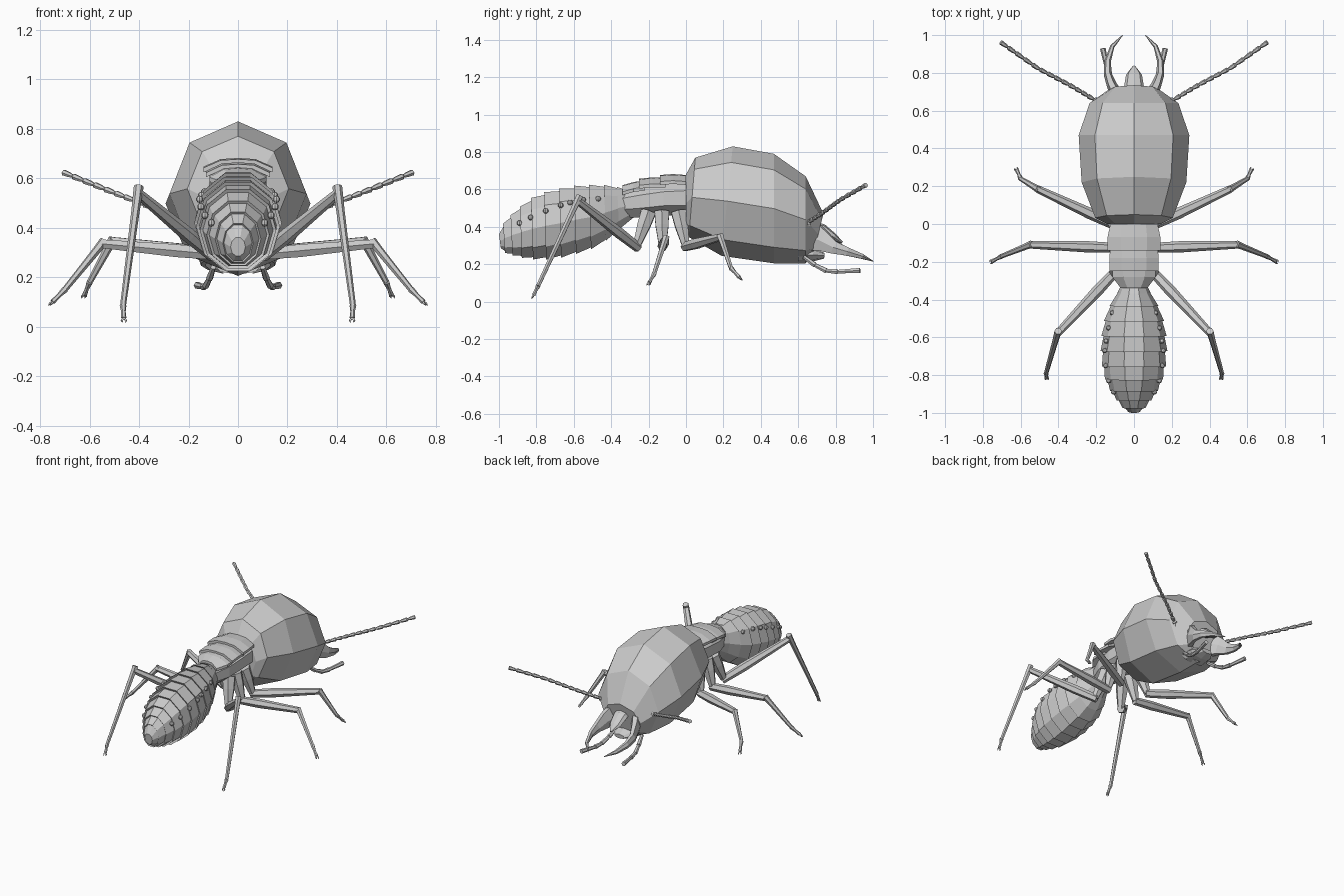
import bpy, math
from mathutils import Vector as V

if "Cube" in bpy.data.objects:
    bpy.data.objects.remove(bpy.data.objects["Cube"])


def mesh(name, rings, extra=()):
    """Skin a list of equal-sized point rings and cap both ends."""
    n = len(rings[0])
    verts = [p for r in rings for p in r]
    faces = []
    for i in range(len(rings) - 1):
        for k in range(n):
            a, b = i * n + k, i * n + (k + 1) % n
            faces.append((a, b, b + n, a + n))
    faces += [tuple(range(n))[::-1], tuple(range(len(verts) - n, len(verts)))]
    me = bpy.data.meshes.new(name)
    me.from_pydata(verts, [], faces)
    ob = bpy.data.objects.new(name, me)
    bpy.context.collection.objects.link(ob)
    # consistent outward normals
    import bmesh
    bm = bmesh.new()
    bm.from_mesh(me)
    bmesh.ops.recalc_face_normals(bm, faces=bm.faces)
    bm.to_mesh(me)
    bm.free()
    return ob


def ring(top, bot, w, n=8, phase=0.0):
    """Upright ring spanning top (y,z) to bottom (y,z) with half width w."""
    out = []
    for k in range(n):
        a = 2 * math.pi * k / n + phase
        t = (1 - math.cos(a) / math.cos(phase)) / 2
        out.append(V((w * math.sin(a), top[0] + (bot[0] - top[0]) * t,
                      top[1] + (bot[1] - top[1]) * t)))
    return out


def tube(name, pts, radii, n=6):
    """Tapered tube along pts; each radius is a number or (side, up) pair."""
    pts = [V(p) for p in pts]
    rings = []
    for i, p in enumerate(pts):
        d = (pts[min(i + 1, len(pts) - 1)] - pts[max(i - 1, 0)]).normalized()
        ref = V((0, 0, 1)) if abs(d.z) < 0.9 else V((0, 1, 0))
        s = d.cross(ref).normalized()
        u = s.cross(d)
        r = radii[i]
        rs, ru = r if isinstance(r, tuple) else (r, r)
        rings.append([p + s * rs * math.cos(2 * math.pi * k / n)
                      + u * ru * math.sin(2 * math.pi * k / n) for k in range(n)])
    return mesh(name, rings)


def lerp_path(pts, t):
    """Point at fraction t along a list of tuples."""
    f = min(t * (len(pts) - 1), len(pts) - 1.0001)
    i = int(f)
    return [a + (b - a) * (f - i) for a, b in zip(pts[i], pts[i + 1])]


# Head
mesh("head", [ring(*r) for r in (
    ((0.0, 0.68), (0.0, 0.37), 0.14),
    ((0.05, 0.77), (0.015, 0.345), 0.205),
    ((0.25, 0.83), (0.19, 0.245), 0.277),
    ((0.47, 0.79), (0.47, 0.205), 0.293),
    ((0.64, 0.67), (0.64, 0.205), 0.235),
    ((0.735, 0.47), (0.68, 0.25), 0.14))])

# Thorax core
mesh("thorax", [ring(t, b, w, 8, math.pi / 8) for t, b, w in (
    ((0.02, 0.65), (0.02, 0.46), 0.12),
    ((-0.12, 0.64), (-0.12, 0.46), 0.125),
    ((-0.24, 0.62), (-0.24, 0.45), 0.11),
    ((-0.36, 0.59), (-0.36, 0.45), 0.06))])

# Overlapping back plates
for i, (y0, y1, z0, z1, w0, w1) in enumerate((
        (0.0, -0.14, 0.665, 0.665, 0.125, 0.14),
        (-0.11, -0.25, 0.65, 0.645, 0.125, 0.13),
        (-0.22, -0.34, 0.635, 0.61, 0.115, 0.07))):
    rows = []
    for y, z, w in ((y0, z0, w0), ((y0 + y1) / 2, (z0 + z1) / 2 + 0.005, max(w0, w1)),
                    (y1, z1, w1)):
        top = [V((x * w, y, z + 0.012 - 0.035 * abs(x) ** 3)) for x in (-1, -.5, 0, .5, 1)]
        rows.append(top + [p - V((0, 0, 0.018)) for p in top[::-1]])
    mesh("back_plate_%d" % i, rows)

# Abdomen: (y, top, bottom, half width), each segment flares over the next
prof = [(-0.29, 0.585, 0.45, 0.05), (-0.36, 0.61, 0.39, 0.085), (-0.43, 0.62, 0.33, 0.125),
        (-0.51, 0.62, 0.285, 0.155), (-0.59, 0.615, 0.26, 0.168), (-0.67, 0.60, 0.24, 0.172),
        (-0.75, 0.58, 0.23, 0.165), (-0.82, 0.55, 0.23, 0.15), (-0.88, 0.505, 0.238, 0.123),
        (-0.93, 0.46, 0.25, 0.09), (-0.97, 0.415, 0.262, 0.06), (-1.0, 0.36, 0.285, 0.03)]
rings = []
for i, (y, t, b, w) in enumerate(prof):
    flares = (1.03, 0.95) if 0 < i < len(prof) - 1 else (1.0,)
    for f in flares:
        m, h = (t + b) / 2, (t - b) / 2 * f
        yy = y - 0.008 * (f > 1)
        rings.append(ring((yy, m + h), (yy + 0.01, m - h), w * f, 10, math.pi / 10))
mesh("abdomen", rings)

# Spiracle knobs along the abdomen sides
for s in (-1, 1):
    for y, z, x in ((-0.47, 0.55, 0.115), (-0.55, 0.545, 0.135), (-0.62, 0.53, 0.148),
                    (-0.67, 0.515, 0.155), (-0.75, 0.485, 0.15), (-0.83, 0.45, 0.134),
                    (-0.89, 0.42, 0.108)):
        bpy.ops.mesh.primitive_uv_sphere_add(segments=8, ring_count=5, radius=0.015,
                                             location=(s * x, y, z))
        bpy.context.object.name = "spiracle"

# Legs: hip, trochanter, knee, ankle, toe
legs = {
    "front": ((0.07, -0.04, 0.48), (0.115, 0.0, 0.295), (0.51, 0.185, 0.345),
              (0.60, 0.24, 0.18), (0.62, 0.285, 0.13)),
    "middle": ((0.07, -0.13, 0.48), (0.12, -0.125, 0.295), (0.55, -0.11, 0.335),
               (0.70, -0.17, 0.15), (0.75, -0.197, 0.10)),
    "hind": ((0.07, -0.20, 0.48), (0.11, -0.265, 0.295), (0.405, -0.58, 0.54),
             (0.465, -0.79, 0.085), (0.462, -0.815, 0.035))}
for name, joints in legs.items():
    for s, side in ((-1, "left"), (1, "right")):
        hip, tro, knee, ank, toe = [V((p[0] * s, p[1], p[2])) for p in joints]
        lab = "%s_%s_" % (side, name)
        tube(lab + "coxa", (hip, hip.lerp(tro, 0.4), tro), (0.045, 0.04, 0.022))
        tube(lab + "femur", (tro - (knee - tro) * 0.03, tro.lerp(knee, 0.3), knee),
             (0.026, 0.03, 0.02))
        tube(lab + "tibia", (knee + (knee - ank) * 0.06, knee.lerp(ank, 0.15), ank),
             (0.02, 0.017, 0.012))
        tube(lab + "foot", (ank, ank.lerp(toe, 0.5), toe), (0.014, 0.009, 0.011))
        fwd = (toe - ank).normalized() * 0.022
        across = fwd.cross(V((0, 0, 1))).normalized() * 0.009
        for c in (-1, 1):
            tube(lab + "claw", (toe, toe + fwd * 0.5 + across * c, toe + fwd + across * c * 0.7),
                 (0.006, 0.005, 0.001), 4)

# Head appendages
ant = [(0.18, 0.64, 0.415), (0.33, 0.73, 0.475), (0.51, 0.825, 0.545), (0.71, 0.965, 0.625)]
man = [(0.085, 0.67, 0.35), (0.115, 0.73, 0.325), (0.138, 0.79, 0.29), (0.14, 0.86, 0.268),
       (0.115, 0.94, 0.242), (0.06, 1.0, 0.216)]
palp = [(0.10, 0.63, 0.24), (0.115, 0.69, 0.195), (0.13, 0.75, 0.165), (0.14, 0.81, 0.16),
        (0.165, 0.93, 0.167)]
for s, side in ((-1, "left"), (1, "right")):
    flip = lambda p: (p[0] * s, p[1], p[2])
    # beaded antenna
    pts, rad, n = [], [], 14
    for i in range(n):
        for f, r in ((0.04, 0.007), (0.35, 0.011), (0.9, 0.013)):
            pts.append(flip(lerp_path(ant, (i + f) / n)))
            rad.append(r * (1.25 if i == 0 else 1))
    tube(side + "_antenna", pts, rad)
    bpy.ops.mesh.primitive_uv_sphere_add(segments=8, ring_count=5, radius=0.026,
                                         location=flip((0.185, 0.645, 0.415)))
    bpy.context.object.name = side + "_antenna_socket"
    # curved jaw, tall at the root
    tube(side + "_mandible", [flip(p) for p in man],
         [(0.035, 0.095), (0.028, 0.065), (0.022, 0.04), (0.017, 0.026), (0.012, 0.015),
          (0.002, 0.002)])
    # jointed palp
    for a, b in zip(palp, palp[1:]):
        tube(side + "_palp", (flip(a), flip(b)), (0.011, 0.015))

# Upper lip and mouth base
tube("upper_lip", ((0, 0.68, 0.40), (0, 0.73, 0.385), (0, 0.79, 0.345), (0, 0.835, 0.315)),
     ((0.045, 0.03), (0.052, 0.03), (0.042, 0.02), (0.008, 0.006)), 8)
tube("lower_lip", ((0, 0.6, 0.25), (0, 0.68, 0.25), (0, 0.74, 0.245)),
     ((0.10, 0.04), (0.085, 0.035), (0.04, 0.015)), 8)
